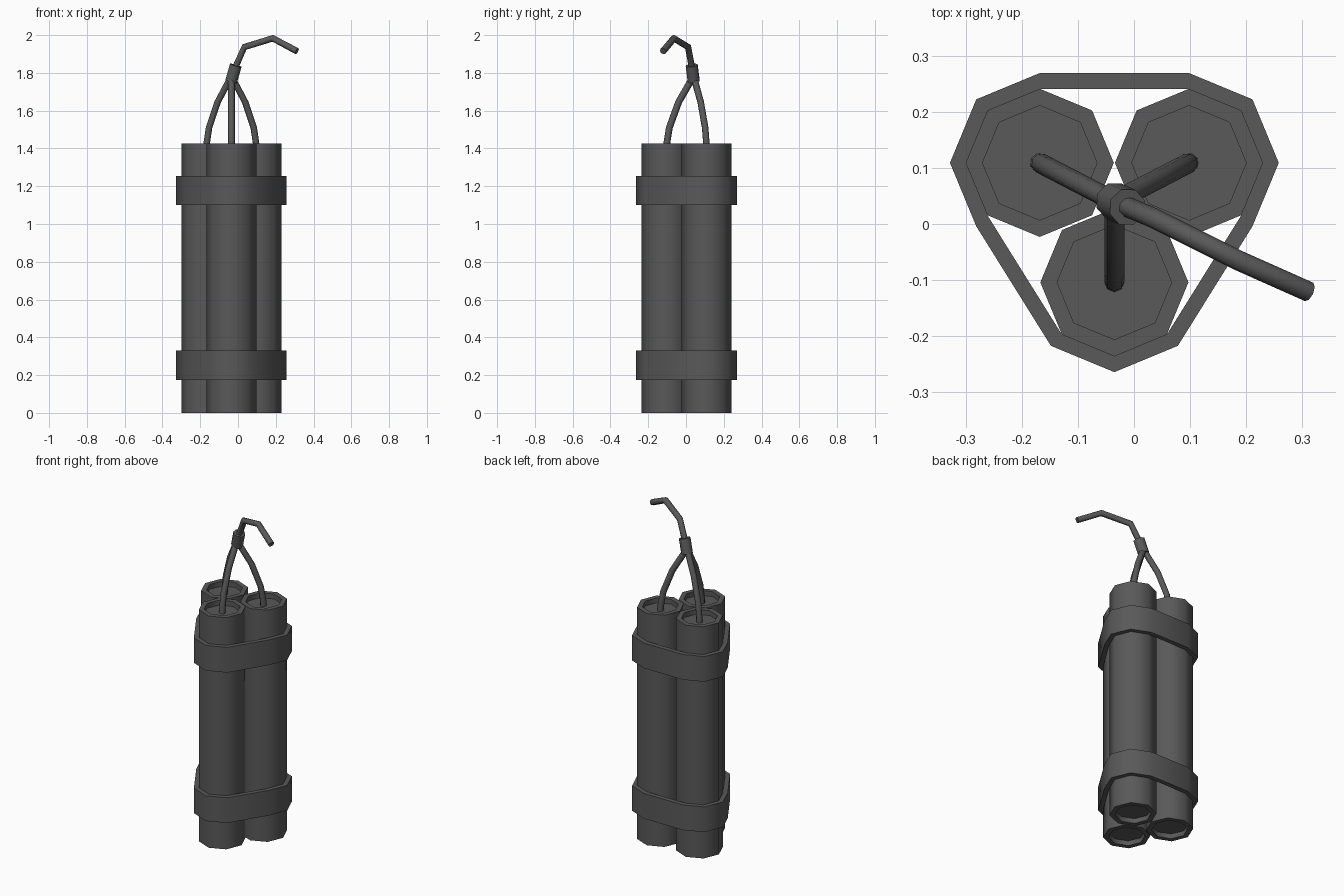
import bpy, bmesh
from math import radians, sin, cos
from mathutils import Vector

cube = bpy.data.objects.get("Cube")
if cube:
    bpy.data.objects.remove(cube, do_unlink=True)

charcoal = bpy.data.materials.new("charcoal grey")
charcoal.use_nodes = True
charcoal.diffuse_color = (0.1, 0.1, 0.1, 1)
bsdf = next(n for n in charcoal.node_tree.nodes if n.type == 'BSDF_PRINCIPLED')
bsdf.inputs["Base Color"].default_value = (0.1, 0.1, 0.1, 1)

STICKS = {"left_back": (0.098, 0.109), "right_back": (-0.168, 0.109), "front": (-0.035, -0.104)}
HEIGHT, RADIUS, RIM, RECESS = 1.425, 0.132, 0.102, 0.03


def finish(name, bm):
    """Smooth shading that keeps the hard edges sharp."""
    bmesh.ops.recalc_face_normals(bm, faces=bm.faces)
    for f in bm.faces:
        f.smooth = True
    for e in bm.edges:
        e.smooth = e.calc_face_angle(0) < radians(50)
    mesh = bpy.data.meshes.new(name)
    bm.to_mesh(mesh)
    bm.free()
    mesh.materials.append(charcoal)
    obj = bpy.data.objects.new(name, mesh)
    bpy.context.collection.objects.link(obj)


def bridge(bm, a, b):
    for i in range(len(a)):
        j = (i + 1) % len(a)
        bm.faces.new((a[i], a[j], b[j], b[i]))


def octagon(centre, radius, angles=range(0, 360, 45)):
    return [(centre[0] + radius * cos(radians(a)), centre[1] + radius * sin(radians(a))) for a in angles]


def loop(bm, points, z):
    return [bm.verts.new((x, y, z)) for x, y in points]


def stick(name, centre):
    """Octagonal tube with a recessed cap at each end."""
    bm = bmesh.new()
    profile = [(RIM, RECESS), (RIM, 0), (RADIUS, 0),
               (RADIUS, HEIGHT), (RIM, HEIGHT), (RIM, HEIGHT - RECESS)]
    rings = [loop(bm, octagon(centre, r), z) for r, z in profile]
    for a, b in zip(rings, rings[1:]):
        bridge(bm, a, b)
    bm.faces.new(rings[0])
    bm.faces.new(rings[-1])
    finish(name, bm)


def band(name, low, high):
    """Strap stretched around the three sticks."""
    def outline(r):
        return (octagon(STICKS["right_back"], r, (90, 135, 180, 225))
                + octagon(STICKS["front"], r, (225, 270, 315))
                + octagon(STICKS["left_back"], r, (315, 360, 405, 450)))
    bm = bmesh.new()
    rings = [loop(bm, outline(r), z) for r, z in
             ((RADIUS, low), (0.16, low), (0.16, high), (RADIUS, high))]
    for i in range(4):
        bridge(bm, rings[i], rings[(i + 1) % 4])
    finish(name, bm)


def tube(name, points, radius):
    """Eight-sided capped tube along a path."""
    curve = bpy.data.curves.new(name + "_path", 'CURVE')
    curve.dimensions = '3D'
    curve.bevel_depth, curve.bevel_resolution = radius, 2
    curve.use_fill_caps = True
    spline = curve.splines.new('POLY')
    spline.points.add(len(points) - 1)
    for p, co in zip(spline.points, points):
        p.co = (*co, 1)
    helper = bpy.data.objects.new(name + "_path", curve)
    bpy.context.collection.objects.link(helper)
    graph = bpy.context.evaluated_depsgraph_get()
    mesh = bpy.data.meshes.new_from_object(helper.evaluated_get(graph))
    bm = bmesh.new()
    bm.from_mesh(mesh)
    bmesh.ops.remove_doubles(bm, verts=bm.verts, dist=0.0005)
    bpy.data.objects.remove(helper, do_unlink=True)
    bpy.data.meshes.remove(mesh)
    bpy.data.curves.remove(curve)
    finish(name, bm)


# Sticks and the wires rising from them to the shared joint
joint = Vector((-0.035, 0.04))
for side, centre in STICKS.items():
    stick(side + "_stick", centre)
    path = [(*Vector(centre).lerp(joint, t), z) for t, z in
            ((0, 1.38), (0.02, 1.43), (0.11, 1.51), (0.45, 1.645), (0.93, 1.765))]
    tube(side + "_wire", path, 0.018)

# Straps
band("lower_band", 0.175, 0.33)
band("upper_band", 1.1, 1.255)

# Collar that joins the wires, and the bent fuse above it
tube("wire_collar", [(-0.036, 0.041, 1.755), (-0.012, 0.03, 1.84)], 0.034)
tube("fuse", [(-0.018, 0.033, 1.82), (0.034, 0.011, 1.937),
              (0.184, -0.064, 1.983), (0.312, -0.121, 1.915)], 0.018)
